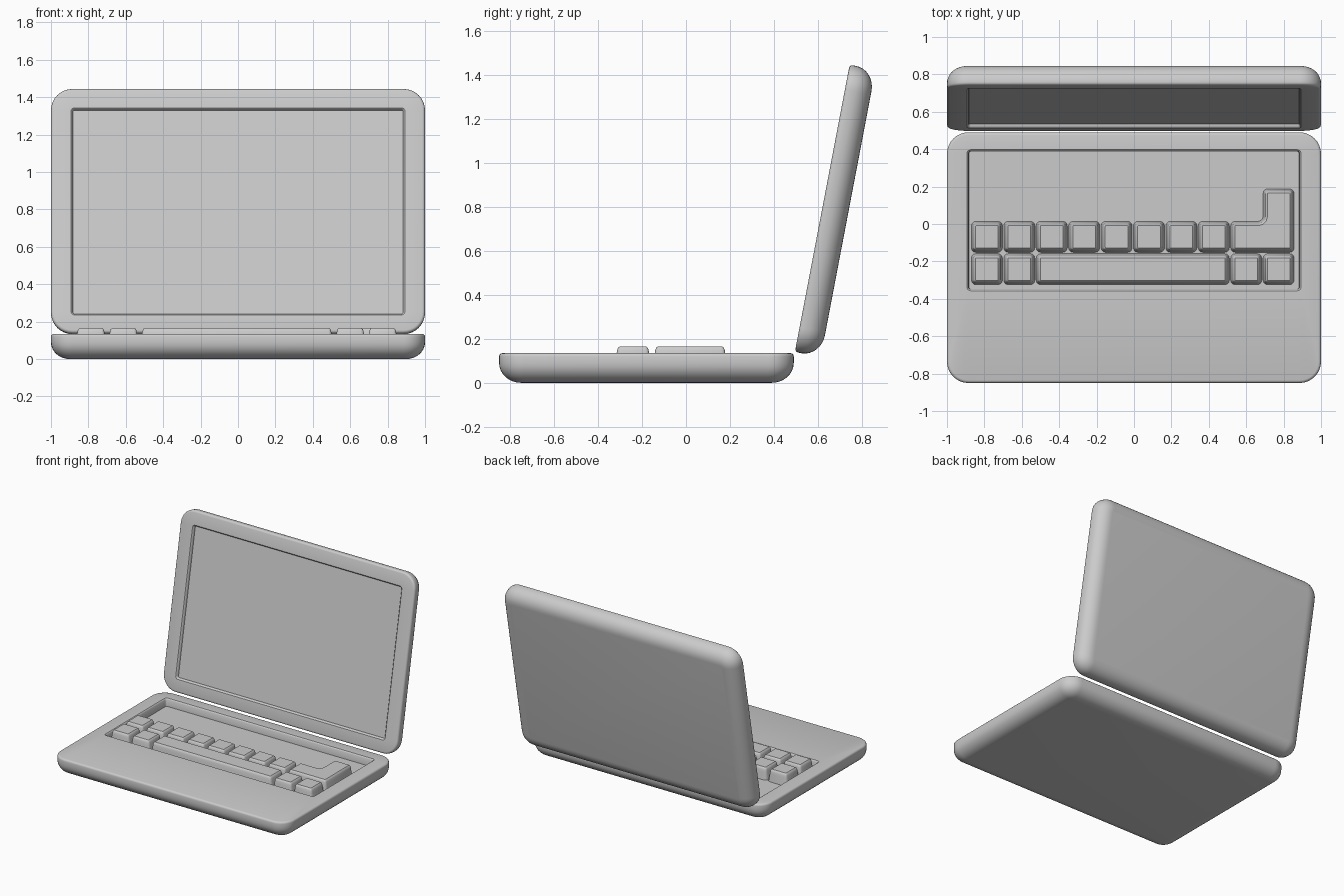
import bpy, bmesh, math
from mathutils import Vector

if "Cube" in bpy.data.objects:
    bpy.data.objects.remove(bpy.data.objects["Cube"])

grey = bpy.data.materials.new("plain_grey")
grey.use_nodes = True
grey.diffuse_color = (0.6, 0.6, 0.6, 1)
grey.node_tree.nodes["Principled BSDF"].inputs["Base Color"].default_value = (0.6, 0.6, 0.6, 1)


def fillet(corners, r, steps):
    """Round every right-angled corner of an anticlockwise outline."""
    pts = [Vector(c) for c in corners]
    out = []
    for i, p in enumerate(pts):
        d1 = (pts[i - 1] - p).normalized()
        d2 = (pts[(i + 1) % len(pts)] - p).normalized()
        centre = p + r * (d1 + d2)
        for k in range(steps + 1):
            t = math.pi / 2 * k / steps
            out.append(centre - r * (d2 * math.cos(t) + d1 * math.sin(t)))
    return out


def rectangle(x0, x1, y0, y1):
    return [(x0, y0), (x1, y0), (x1, y1), (x0, y1)]


def ring(outline, inset, z):
    """Outline moved inwards by inset, at height z."""
    out = []
    for i, p in enumerate(outline):
        e1 = (p - outline[i - 1]).normalized()
        e2 = (outline[(i + 1) % len(outline)] - p).normalized()
        n1, n2 = Vector((-e1.y, e1.x)), Vector((-e2.y, e2.x))
        q = p + inset * (n1 + n2) / (1 + n1.dot(n2))
        out.append((q.x, q.y, z))
    return out


def loft(name, rings):
    """Skin a stack of rings and cap both ends."""
    bm = bmesh.new()
    loops = [[bm.verts.new(co) for co in r] for r in rings]
    n = len(loops[0])
    for a, b in zip(loops, loops[1:]):
        for i in range(n):
            j = (i + 1) % n
            bm.faces.new((a[i], a[j], b[j], b[i]))
    bm.faces.new(loops[0][::-1])
    bm.faces.new(loops[-1])
    mesh = bpy.data.meshes.new(name)
    bm.to_mesh(mesh)
    bm.free()
    mesh.materials.append(grey)
    obj = bpy.data.objects.new(name, mesh)
    bpy.context.collection.objects.link(obj)
    bpy.ops.object.select_all(action="DESELECT")
    obj.select_set(True)
    bpy.context.view_layer.objects.active = obj
    bpy.ops.object.shade_smooth_by_angle(angle=math.radians(35))
    return obj


def tray(name, outer, inner, thickness, depth, z_top):
    """Slab with a round underside and a sunken rectangle in its top."""
    steps = 8
    edge = fillet(outer, 0.115, steps)
    hole = fillet(inner, 0.02, steps)
    z0 = z_top - thickness
    rings = []
    for k in range(steps + 1):
        t = math.pi / 2 * k / steps
        rings.append(ring(edge, 0.1 * (1 - math.sin(t)), z0 + 0.09 * (1 - math.cos(t))))
    # small rounded upper rim
    for k in range(4):
        t = math.pi / 6 * k
        rings.append(ring(edge, 0.015 * (1 - math.cos(t)), z_top - 0.015 * (1 - math.sin(t))))
    # softened lip, wall and floor of the recess
    rings.append(ring(hole, 0, z_top))
    rings.append(ring(hole, 0.004, z_top - 0.003))
    rings.append(ring(hole, 0.008, z_top - 0.01))
    rings.append(ring(hole, 0.01, z_top - depth))
    return loft(name, rings)


# Base with keyboard well
tray("base", rectangle(-1, 1, -0.85, 0.49), rectangle(-0.893, 0.893, -0.357, 0.397),
     0.135, 0.06, 0.135)

# Lid with sunken screen, hinged open and leaning back
lid = tray("lid", rectangle(-1, 1, 0, 1.33), rectangle(-0.893, 0.893, 0.097, 1.225),
           0.12, 0.02, 0)
lid.location = (0, 0.495, 0.14)
lid.rotation_euler.x = math.radians(79.2)


# Keys: tapered caps with rounded tops
def key(name, corners):
    outline = fillet(corners, 0.025, 3)
    profile = [(0, 0.073), (0.009, 0.13), (0.012, 0.148), (0.016, 0.159), (0.023, 0.165)]
    loft(name, [ring(outline, inset, z) for inset, z in profile])


pitch, size, left = 0.1733, 0.167, -0.87
front_y, back_y = -0.325, -0.152


def span(col, count):
    x = left + col * pitch
    return x, x + (count - 1) * pitch + size


for col in range(8):
    key("upper_key", rectangle(*span(col, 1), back_y, back_y + size))
for col, count in ((0, 1), (1, 1), (2, 6), (8, 1), (9, 1)):
    key("space_bar" if count > 1 else "lower_key",
        rectangle(*span(col, count), front_y, front_y + size))

# L-shaped enter key
x0, x2 = span(8, 2)
x1 = span(9, 1)[0]
y1, y2 = back_y + size, back_y + size + pitch
key("enter_key", [(x0, back_y), (x2, back_y), (x2, y2), (x1, y2), (x1, y1), (x0, y1)])
